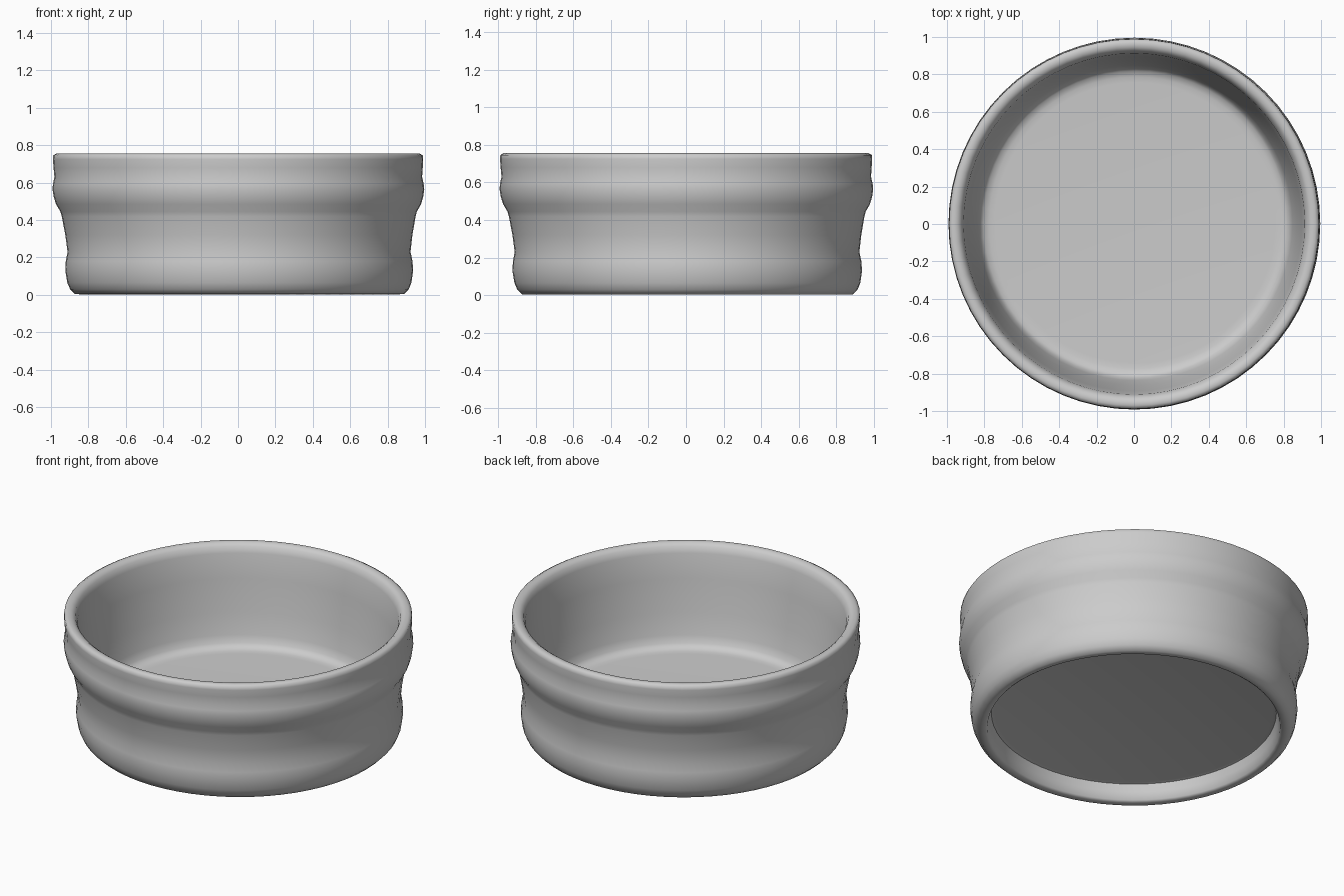
import bpy, math

if "Cube" in bpy.data.objects:
    bpy.data.objects.remove(bpy.data.objects["Cube"])

# Closed cross-section (radius, height), from underside centre round to inside centre
PROFILE = [
    (0.0, 0.11), (0.79, 0.11), (0.81, 0.105), (0.82, 0.06), (0.832, 0.012),   # recessed underside
    (0.845, 0.003), (0.88, 0.004), (0.905, 0.03), (0.92, 0.065),          # foot ring
    (0.93, 0.13), (0.927, 0.18), (0.917, 0.23), (0.928, 0.32),            # lower wall, waist
    (0.946, 0.42), (0.953, 0.445), (0.976, 0.485), (0.988, 0.525),        # bulging band
    (0.994, 0.565), (0.991, 0.595), (0.983, 0.63), (0.987, 0.68),
    (0.99, 0.725), (0.988, 0.746), (0.97, 0.756), (0.945, 0.753),         # rounded rim
    (0.925, 0.738), (0.912, 0.70), (0.895, 0.55), (0.867, 0.35),          # inner wall
    (0.842, 0.22), (0.828, 0.175), (0.81, 0.155), (0.78, 0.147), (0.75, 0.145), (0.0, 0.145),
]


def lathe(name, profile, segments):
    verts, faces, rings = [], [], []
    for r, z in profile:
        start = len(verts)
        shift = 0.008 * (1 - z / 0.756)      # foot sits slightly off the rim's axis
        if r == 0:
            verts.append((shift, shift, z))
            rings.append([start] * segments)
        else:
            for i in range(segments):
                a = 2 * math.pi * i / segments
                verts.append((r * math.cos(a) + shift, r * math.sin(a) + shift, z))
            rings.append(list(range(start, start + segments)))
    for low, high in zip(rings, rings[1:]):
        for i in range(segments):
            j = (i + 1) % segments
            loop = [low[i], low[j], high[j], high[i]]
            faces.append(list(dict.fromkeys(loop)))
    mesh = bpy.data.meshes.new(name)
    mesh.from_pydata(verts, [], faces)
    obj = bpy.data.objects.new(name, mesh)
    bpy.context.collection.objects.link(obj)
    return obj


# Round bowl
bowl = lathe("bowl", PROFILE, 64)
bpy.context.view_layer.objects.active = bowl
bowl.select_set(True)
bpy.ops.object.shade_smooth_by_angle(angle=math.radians(60))
